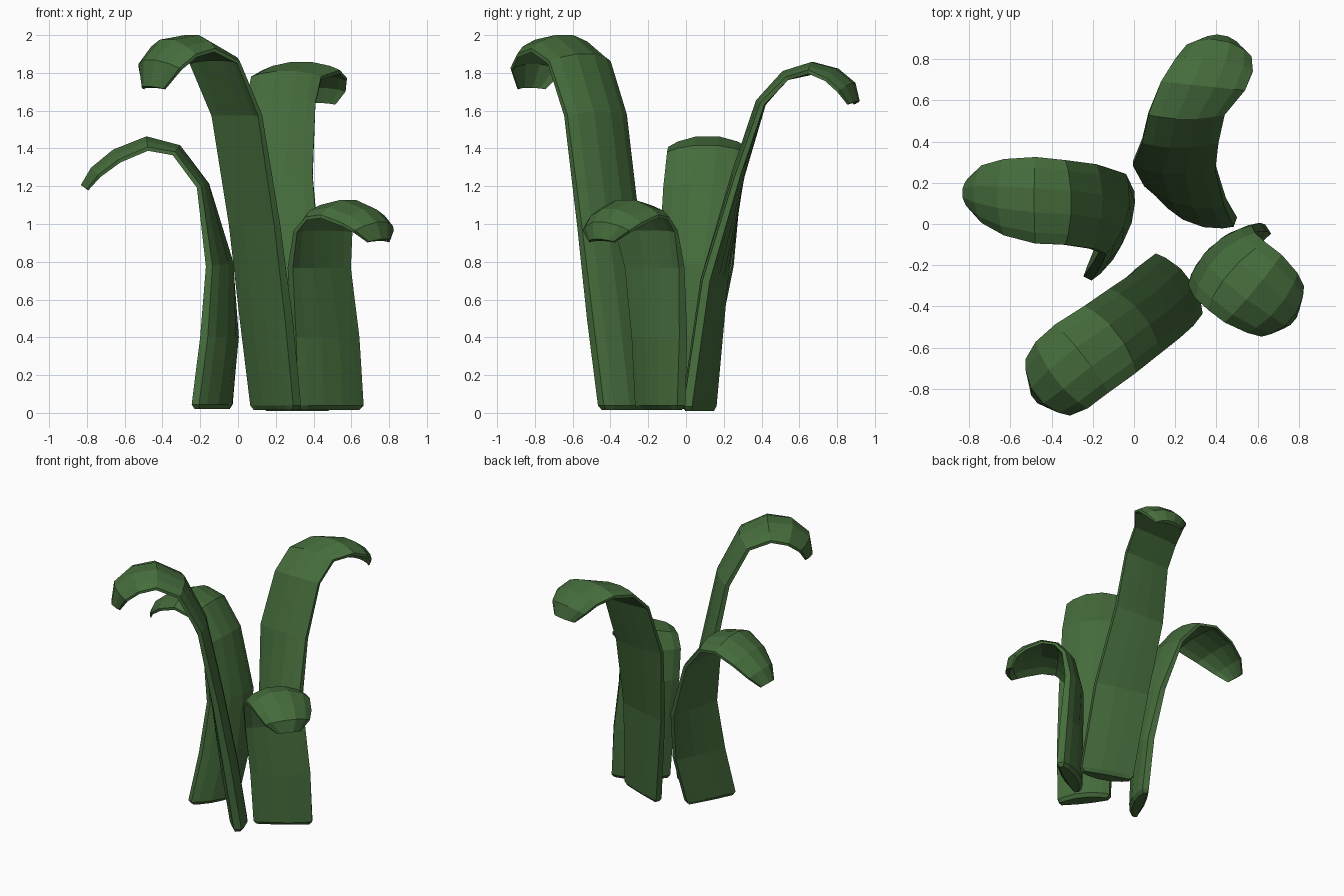
import bpy, bmesh
from math import cos, sin, radians
from mathutils import Vector

green = bpy.data.materials.new("leaf_green")
green.diffuse_color = (0.06, 0.15, 0.045, 1)

US = (-1, -0.75, -0.28, 0.28, 0.75, 1)


def leaf(name, rings):
    """Sweep a blade section; ring = x, y, z, width angle, width, cup depth, thickness."""
    bm = bmesh.new()
    pts = [Vector(r[:3]) for r in rings]
    loops = []
    for i, (x, y, z, ang, width, cup, thick) in enumerate(rings):
        t = pts[min(i + 1, len(pts) - 1)] - pts[max(i - 1, 0)]
        if i < 2:
            t = Vector((0, 0, 1))
        w = Vector((cos(radians(ang)), sin(radians(ang)), 0))
        n = w.cross(t).normalized()
        sec = []
        for side, us in ((1, US), (-1, US[::-1])):
            for u in us:
                half = thick / 2 * (1 - 0.6 * u * u)
                h = cup * (0.5 - abs(u) ** 2.5) + side * half
                sec.append(bm.verts.new(pts[i] + w * u * width / 2 + n * h))
        loops.append(sec)
    # skin and end caps
    for a, b in zip(loops, loops[1:]):
        k = len(a)
        for j in range(k):
            bm.faces.new((a[j], a[(j + 1) % k], b[(j + 1) % k], b[j]))
    for sec in (loops[0], loops[-1]):
        for j in range(5):
            bm.faces.new((sec[j], sec[j + 1], sec[10 - j], sec[11 - j]))
    bmesh.ops.recalc_face_normals(bm, faces=bm.faces)
    me = bpy.data.meshes.new(name)
    bm.to_mesh(me)
    bm.free()
    me.materials.append(green)
    bpy.context.collection.objects.link(bpy.data.objects.new(name, me))


# Tall leaf bending to the front left
leaf("tall_leaf", [
    (0.205, -0.30, 0.015, 128, 0.33, 0.015, 0.09), (0.205, -0.30, 0.04, 128, 0.37, 0.015, 0.13),
    (0.155, -0.35, 0.5, 128, 0.39, 0.015, 0.13), (0.095, -0.405, 1.0, 128, 0.39, 0.02, 0.10),
    (0.005, -0.47, 1.58, 128, 0.40, 0.03, 0.07), (-0.11, -0.555, 1.87, 128, 0.41, 0.045, 0.055),
    (-0.25, -0.65, 1.95, 128, 0.42, 0.06, 0.05), (-0.36, -0.74, 1.925, 128, 0.41, 0.075, 0.045),
    (-0.435, -0.805, 1.84, 128, 0.35, 0.07, 0.045), (-0.46, -0.83, 1.72, 128, 0.18, 0.04, 0.03)])

# Second leaf bending to the back
leaf("back_leaf", [
    (0.31, 0.065, 0.01, -20, 0.34, 0.02, 0.08), (0.31, 0.065, 0.035, -20, 0.38, 0.02, 0.12),
    (0.245, 0.145, 0.7, -14, 0.40, 0.02, 0.10), (0.195, 0.28, 1.26, -3, 0.40, 0.01, 0.07),
    (0.225, 0.40, 1.64, 0, 0.37, 0.01, 0.06), (0.255, 0.53, 1.78, 0, 0.37, 0.02, 0.055),
    (0.335, 0.67, 1.82, -6, 0.41, 0.03, 0.05), (0.39, 0.78, 1.785, -9, 0.38, 0.045, 0.045),
    (0.415, 0.855, 1.72, -10, 0.32, 0.05, 0.045), (0.425, 0.89, 1.64, -10, 0.19, 0.03, 0.03)])

# Middle leaf bending to the left
leaf("left_leaf", [
    (-0.13, -0.10, 0.02, 62, 0.34, 0.015, 0.07), (-0.13, -0.10, 0.045, 62, 0.38, 0.015, 0.11),
    (-0.09, -0.02, 0.4, 66, 0.40, 0.02, 0.11), (-0.09, 0.05, 0.78, 76, 0.40, 0.03, 0.09),
    (-0.19, 0.085, 1.2, 88, 0.41, 0.02, 0.06), (-0.33, 0.105, 1.385, 90, 0.41, 0.03, 0.055),
    (-0.48, 0.115, 1.42, 90, 0.42, 0.045, 0.05), (-0.64, 0.13, 1.355, 90, 0.37, 0.05, 0.045),
    (-0.75, 0.145, 1.27, 90, 0.28, 0.045, 0.04), (-0.81, 0.15, 1.19, 90, 0.15, 0.03, 0.03)])

# Short leaf bending to the front right
leaf("short_leaf", [
    (0.475, -0.13, 0.015, 213, 0.37, 0.015, 0.08), (0.475, -0.13, 0.04, 213, 0.41, 0.015, 0.13),
    (0.455, -0.135, 0.4, 217, 0.42, 0.015, 0.13), (0.42, -0.155, 0.77, 223, 0.42, 0.03, 0.10),
    (0.435, -0.195, 0.97, 227, 0.43, 0.045, 0.065), (0.49, -0.245, 1.055, 229, 0.43, 0.06, 0.05),
    (0.58, -0.315, 1.075, 230, 0.43, 0.07, 0.045), (0.68, -0.39, 1.03, 230, 0.38, 0.07, 0.045),
    (0.735, -0.435, 0.98, 230, 0.32, 0.06, 0.04), (0.755, -0.455, 0.91, 230, 0.17, 0.03, 0.03)])
